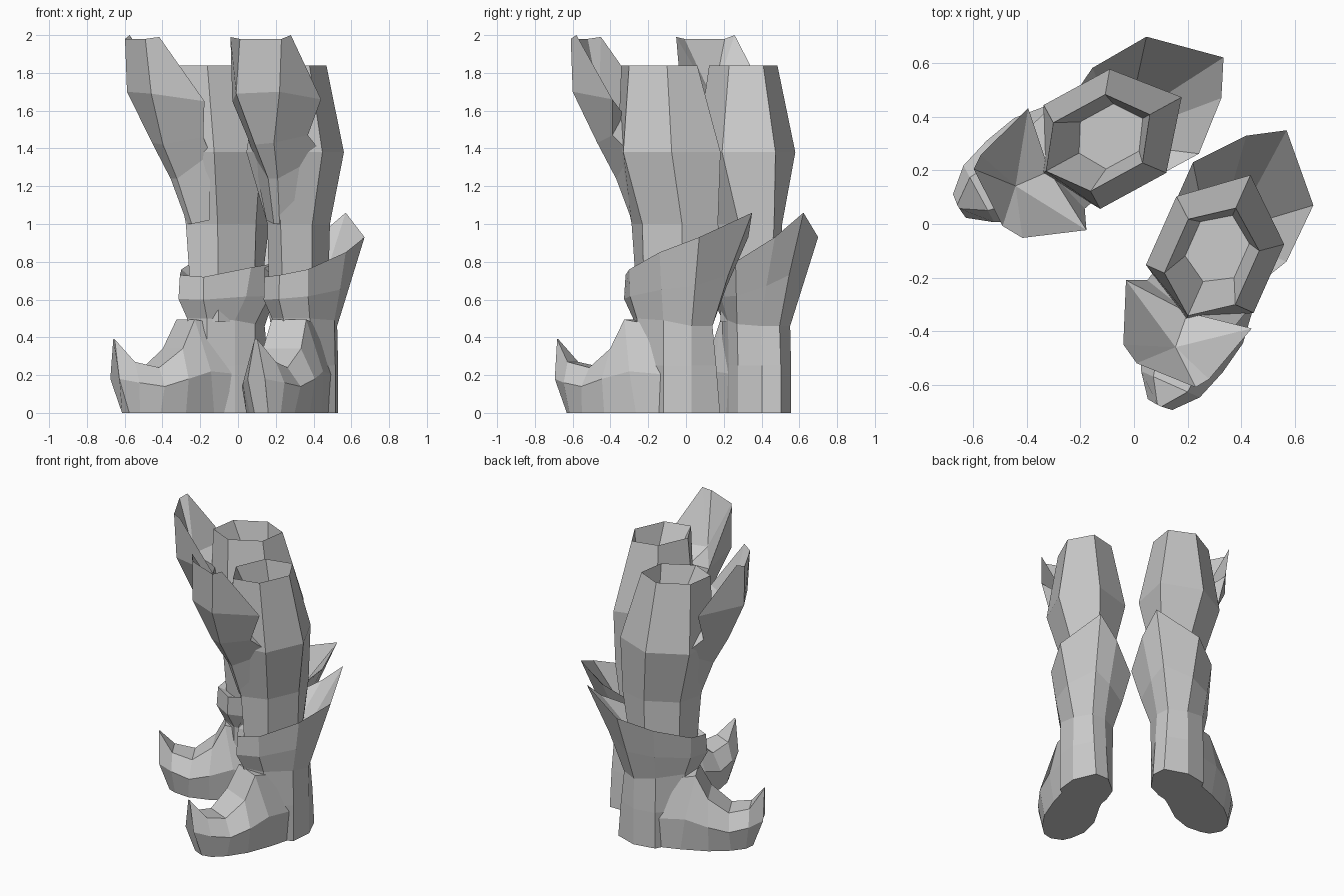
import bpy, bmesh
from mathutils import Matrix, Vector

if "Cube" in bpy.data.objects:
    bpy.data.objects.remove(bpy.data.objects["Cube"])

OUT, BACK = Vector((.914, -.407, 0)), Vector((.407, .914, 0))
CENTRE = Vector((.32, -.10, 0))
TH = .08   # the pair is mirrored about a line slightly off the diagonal
MIRROR = Matrix(((-TH, 1, 0, .03), (1, TH, 0, .024), (0, 0, 1, 0), (0, 0, 0, 1)))


def local(u, v, z):
    """Boot-space point: u outward, v backward."""
    return CENTRE + OUT * u + BACK * v + Vector((0, 0, z))


def make_pair(name, verts, faces):
    for side, mat in (("left", Matrix.Identity(4)), ("right", MIRROR)):
        bm = bmesh.new()
        vs = [bm.verts.new(mat @ Vector(p)) for p in verts]
        for f in faces:
            bm.faces.new([vs[i] for i in f])
        bmesh.ops.recalc_face_normals(bm, faces=bm.faces)
        me = bpy.data.meshes.new(f"{name}_{side}")
        bm.to_mesh(me)
        bm.free()
        bpy.context.collection.objects.link(bpy.data.objects.new(me.name, me))


def loft(name, rings, caps=True):
    n = len(rings[0])
    verts = [p for r in rings for p in r]
    faces = [(k * n + i, k * n + (i + 1) % n, (k + 1) * n + (i + 1) % n, (k + 1) * n + i)
             for k in range(len(rings) - 1) for i in range(n)]
    if caps:
        faces += [tuple(range(n)), tuple(range(len(verts) - n, len(verts)))]
    make_pair(name, verts, faces)


def hexagon(z, front, back, half, side_front, side_back, shift=-.01):
    s = shift
    return [local(s, front, z), local(half + s, side_front, z), local(half + s, side_back, z),
            local(s, back, z), local(s - half, side_back, z), local(s - half, side_front, z)]


# Leg: six-sided tube, narrow at the ankle, hollow at the top
loft("leg_tube", [hexagon(*r) for r in (
    (.48, -.17, .22, .12, -.08, .13),
    (1.0, -.21, .29, .13, -.09, .14),
    (1.38, -.29, .305, .22, -.16, .12),
    (1.84, -.27, .17, .145, -.16, .06),
    (1.60, -.13, .14, .10, -.07, .07))])

# Heel block and flared ankle cuff share the same ankle outline
rim = [Vector(p) for p in (
    (.22, -.32, .73), (.37, -.30, .76), (.57, -.14, .85), (.67, .07, .93), (.57, .35, 1.06),
    (.42, .33, .93), (.22, .23, .80), (.14, .05, .77), (.14, -.20, .72))]
base = [Vector(p) for p in (
    (.24, -.28, .50), (.38, -.26, .50), (.51, -.12, .49), (.525, .03, .46), (.46, .14, .46),
    (.36, .14, .46), (.24, .08, .47), (.20, -.03, .49), (.18, -.18, .50))]
sole = [Vector((p.x + .005, max(p.y, -.2) + .04 * (p.y > .1), 0)) for p in base]
ankle = [Vector((p.x + .005, max(p.y, -.25) + .02 * (p.y > .1), .25)) for p in base]
loft("heel", [sole, ankle, base])

bulge = (1.2, .9, .5, .45, .4, .4, .5, .7, 1.1)
middle, inner = [], []
for b, r, k in zip(base, rim, bulge):
    m = b.lerp(r, k)
    m.z = b.z + (r.z - b.z) * .45
    middle.append(m)
    axis = Vector((.34, -.05, b.z + .2))
    inner.append(axis.lerp(Vector((b.x, b.y, b.z + .2)), .85))
loft("ankle_cuff", [base, middle, rim, inner])

# Foot with upturned toe: six-point sections running forward
# (v bottom, v side, v top, centre, half bottom, half side, z side, half top, z top)
sections = []
for vb, vs, vt, c, hb, hs, zs, ht, zt in (
        (.10, .10, .00, .02, .13, .14, .20, .10, .46),
        (-.10, -.13, -.19, .03, .15, .17, .22, .10, .495),
        (-.28, -.28, -.27, .025, .165, .195, .18, .11, .34),
        (-.42, -.41, -.40, .025, .14, .17, .14, .09, .24),
        (-.51, -.53, -.53, .035, .09, .12, .16, .07, .27),
        (-.55, -.615, -.62, .03, .04, .05, .18, .008, .39)):
    sections.append([local(c - hb, vb, 0), local(c - hs, vs, zs), local(c - ht, vt, zt),
                     local(c + ht, vt, zt), local(c + hs, vs, zs), local(c + hb, vb, 0)])
loft("foot", sections)

# Knee guard: rows of an outward-leaning plate wrapping onto the leg, concave back
rows = [
    [(-.04, -.45, 1.99), (.01, -.52, 1.98), (.23, -.61, 1.98), (.28, -.58, 2.0)],
    [(-.03, -.21, 1.65), (-.01, -.49, 1.69), (.22, -.60, 1.70), (.44, -.39, 1.66)],
    [(.05, -.21, 1.46), (.09, -.42, 1.42), (.19, -.47, 1.43), (.37, -.39, 1.47)],
    [(.08, -.17, 1.37), (.16, -.34, 1.24), (.21, -.37, 1.24), (.45, -.29, 1.37)],
    [(.15, -.17, 1.02), (.19, -.26, 1.0), (.22, -.28, 1.0), (.38, -.24, 1.02)]]
verts = [p for r in rows for p in r] + [(.155, -.46, 1.66), (.20, -.33, 1.58)]
c, d = 20, 21
faces = [(4 * r + i, 4 * r + i + 1, 4 * r + i + 5, 4 * r + i + 4)
         for r in range(4) for i in range(3)]
faces += [(0, 1, c), (1, 2, c), (2, 3, c), (0, c, 4), (3, 7, c), (4, c, d), (7, d, c)]
faces += [(a, d, a + 4) for a in (4, 8, 12)] + [(a, a + 4, d) for a in (7, 11, 15)]
faces += [(16, d, 19), (16, 19, 18, 17)]
make_pair("knee_guard", verts, faces)
